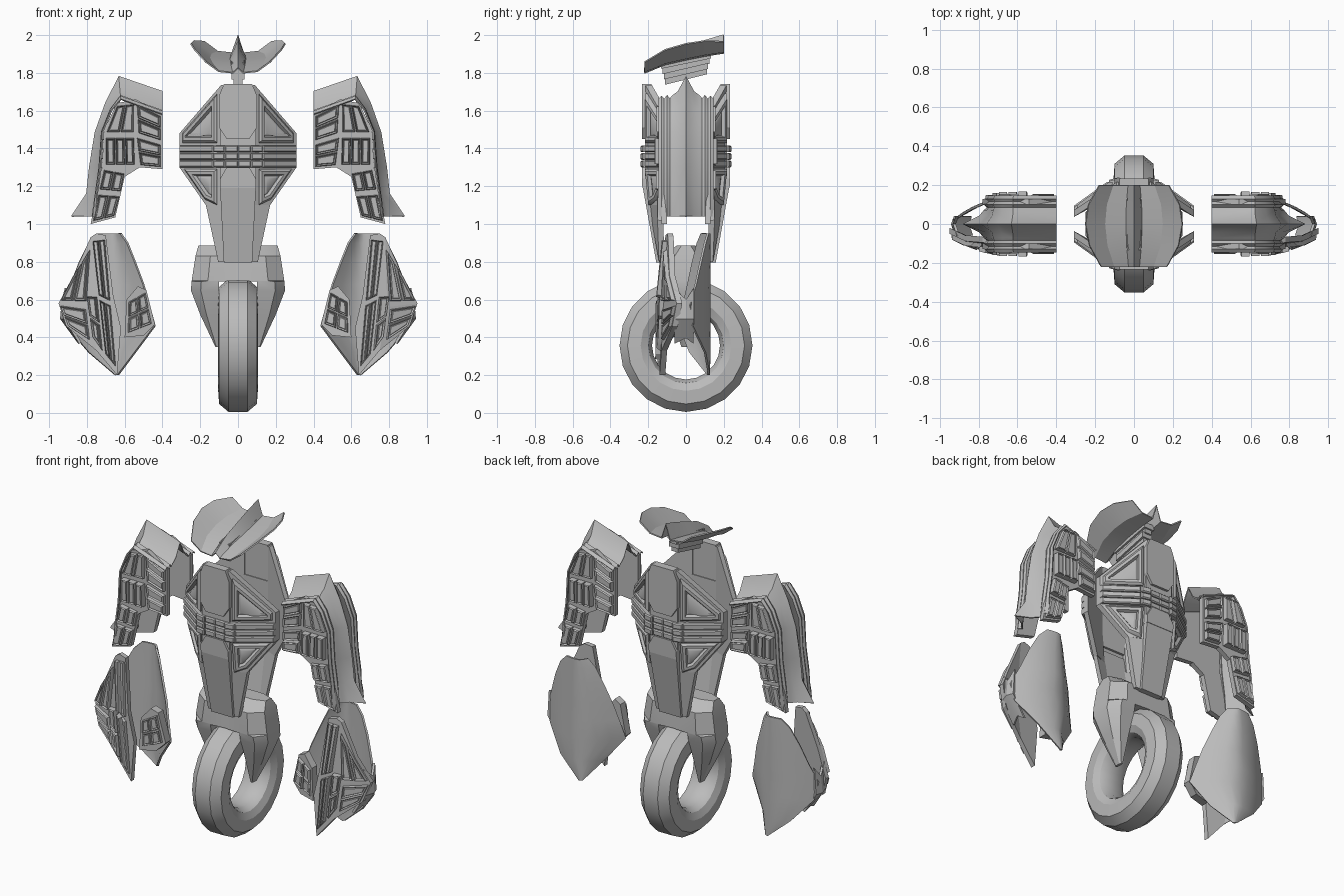
import bpy, bmesh, math, random
from mathutils import Vector

random.seed(4)
if "Cube" in bpy.data.objects:
    bpy.data.objects.remove(bpy.data.objects["Cube"])

grey = bpy.data.materials.new("plain_grey")
grey.use_nodes = True
grey.diffuse_color = (0.5, 0.5, 0.5, 1)
grey.node_tree.nodes["Principled BSDF"].inputs["Base Color"].default_value = (0.5, 0.5, 0.5, 1)
parts = []


def finish(name, bm, mirror="", thick=0):
    """Turn a bmesh into an object, with optional thickness and mirroring."""
    mesh = bpy.data.meshes.new(name)
    bm.to_mesh(mesh)
    bm.free()
    mesh.materials.append(grey)
    obj = bpy.data.objects.new(name, mesh)
    bpy.context.collection.objects.link(obj)
    if thick:
        solid = obj.modifiers.new("thickness", 'SOLIDIFY')
        solid.thickness, solid.offset = thick, 0
    if mirror:
        mod = obj.modifiers.new("mirror", 'MIRROR')
        mod.use_axis = ["X" in mirror, "Y" in mirror, False]
        mod.use_mirror_merge = False
    parts.append(obj)


def slab(bm, pts, surf, t, steps=()):
    """Plate from an x-z outline lying on y = surf(x, z), with stepped insets."""
    front = [bm.verts.new((x, surf(x, z), z)) for x, z in pts]
    back = [bm.verts.new((x, surf(x, z) + t, z)) for x, z in pts]
    face = bm.faces.new(front)
    faces = [face, bm.faces.new(back[::-1])]
    for i in range(len(pts)):
        j = (i + 1) % len(pts)
        faces.append(bm.faces.new((front[j], front[i], back[i], back[j])))
    bmesh.ops.recalc_face_normals(bm, faces=faces)
    for width, rise in steps:
        bm.normal_update()
        bmesh.ops.inset_region(bm, faces=[face], thickness=width, depth=rise, use_even_offset=True)


def plates(name, specs, mirror):
    bm = bmesh.new()
    for spec in specs:
        slab(bm, *spec)
    finish(name, bm, mirror)


def cells(quad, n, m, surf, rise):
    """Split a quad into small mechanical panels of uneven height."""
    a, b, c, d = (Vector(p) for p in quad)
    point = lambda u, v: a.lerp(b, u).lerp(d.lerp(c, u), v)
    out = []
    for i in range(n):
        for j in range(m):
            u0, u1 = (i + .04) / n, (i + .96) / n
            v0, v1 = (j + .04) / m, (j + .96) / m
            pts = [point(u0, v0), point(u1, v0), point(u1, v1), point(u0, v1)]
            w = min((pts[k] - pts[k - 1]).length for k in range(4))
            h = rise * random.uniform(.4, 1)
            steps = [(.06 * w, h), (.12 * w, -.5 * h), (.06 * w, .4 * h)]
            out.append(([tuple(p) for p in pts], surf, .02, steps))
    return out


def sheet(name, rows, thick, mirror=""):
    """Thin curved shell through rows of points."""
    bm = bmesh.new()
    grid = [[bm.verts.new(p) for p in row] for row in rows]
    for r, s in zip(grid, grid[1:]):
        for i in range(len(r) - 1):
            bm.faces.new((r[i], r[i + 1], s[i + 1], s[i]))
    bmesh.ops.recalc_face_normals(bm, faces=bm.faces)
    finish(name, bm, mirror, thick)


def loft(name, rings, mirror):
    """Capped solid through closed rings."""
    bm = bmesh.new()
    loops = [[bm.verts.new(p) for p in ring] for ring in rings]
    for r, s in zip(loops, loops[1:]):
        for i in range(len(r)):
            j = (i + 1) % len(r)
            bm.faces.new((r[i], r[j], s[j], s[i]))
    bm.faces.new(loops[0])
    bm.faces.new(loops[-1][::-1])
    bmesh.ops.recalc_face_normals(bm, faces=bm.faces)
    finish(name, bm, mirror)


# Wheel: a faceted tyre profile spun about the axle
bm = bmesh.new()
half = [(.05, .352), (.1, .31), (.105, .24), (.085, .2), (.05, .18)]
profile = half + [(-x, r) for x, r in half[::-1]]
ring = [bm.verts.new((x, 0, .357 - r)) for x, r in profile]
edges = [bm.edges.new((ring[i], ring[(i + 1) % len(ring)])) for i in range(len(ring))]
bmesh.ops.spin(bm, geom=ring + edges, cent=(0, 0, .357), axis=(1, 0, 0),
               angle=math.tau, steps=20, use_merge=True)
bmesh.ops.remove_doubles(bm, verts=bm.verts, dist=.0005)
bmesh.ops.recalc_face_normals(bm, faces=bm.faces)
finish("wheel", bm)

# Fork: hip block over the wheel with tapering legs
rings = []
for z, xo, xi, yh in [(.885, .21, 0, .05), (.83, .225, 0, .12), (.7, .245, 0, .13),
                      (.695, .245, .1, .13), (.65, .25, .1, .12), (.52, .2, .105, .08),
                      (.35, .12, .105, .025)]:
    xm = xi + (xo - xi) * .65
    rings.append([(xi, -yh, z), (xm, -yh, z), (xo, -yh * .5, z),
                  (xo, yh * .5, z), (xm, yh, z), (xi, yh, z)])
loft("wheel_fork", rings, "X")


# Torso: matching bent front and back shells
def chest(x, z):
    return -.215 + max(0, abs(x) - .11) * .72 + max(0, 1.2 - z) * .18


def raised(f, h):
    return lambda x, z: f(x, z) - h


plates("torso_shell", [
    ([(.08, 1.735), (.09, 1.735), (.31, 1.48), (.31, 1.3), (.08, 1.3)], chest, .035),
    ([(.08, 1.3), (.31, 1.3), (.17, 1.1), (.08, 1.1)], chest, .035),
    ([(.07, 1.1), (.17, 1.1), (.105, .8), (.07, .8)], chest, .03)], "XY")
frame = [(.012, .012), (.016, 0), (.008, -.018), (.014, .008)]
plates("torso_panels", [
    ([(.11, 1.69), (.295, 1.48), (.295, 1.43), (.11, 1.43)], chest, .01, frame),
    ([(.11, 1.29), (.285, 1.29), (.175, 1.13), (.11, 1.1)], chest, .01, frame)], "XY")
plates("torso_bands", [
    ([(x0, z), (x1, z), (x1, z + .036), (x0, z + .036)], raised(chest, h), .03, [(.006, .007)])
    for z in (1.3, 1.34, 1.38) for x0, x1, h in ((0, .07, .008), (.07, .13, .02), (.13, .31, .014))],
    "XY")


def centred(pts):
    return pts + [(-x, z) for x, z in pts[::-1]]


plates("torso_spine", [
    (centred([(.075, 1.74), (.1, 1.68), (.1, 1.51), (.06, 1.45)]), raised(chest, .018), .05),
    (centred([(.095, 1.52), (.095, 1.22)]), raised(chest, .003), .04),
    (centred([(.06, 1.3), (.095, 1.24), (.095, 1.19)]), raised(chest, .018), .04),
    (centred([(.095, 1.195), (.075, .795)]), raised(chest, .015), .045)], "Y")

# Head: winged brim with a rising centre crest, and a ribbed neck
rows = []
for y, hw, base, crest in [(-.22, .17, 1.8, .025), (-.11, .23, 1.845, .05), (0, .25, 1.87, .065),
                           (.1, .235, 1.89, .08), (.2, .18, 1.905, .095)]:
    lift = [(-1, .34 * hw), (-.6, .008), (-.16, 0), (0, crest), (.16, 0), (.6, .008), (1, .34 * hw)]
    rows.append([(t * hw, y, base + h) for t, h in lift])
sheet("head_brim", rows, .008)
for i in range(4):
    z = .028 * i
    low, high = [[(0, y * (1 + .07 * i), 1.775 + z + k + y * .25) for y in (-.11, 0, .11)]
                 for k in (-.01, .022)]
    sheet("neck_rib", [low, high], .045 + .025 * (i % 2))

# Upper arms: hollow, with panelled side plates and a pleated outer cover
arm_y = lambda x, z: -.13
plates("upper_arm_plate", [
    ([(.4, 1.58), (.54, 1.66), (.64, 1.64), (.71, 1.5), (.72, 1.3), (.6, 1.25),
      (.52, 1.3), (.4, 1.29)], arm_y, .03),
    ([(.6, 1.25), (.72, 1.3), (.78, 1), (.65, 1.035)], arm_y, .03)], "XY")
specs = []
for quad, n, m in [([(.405, 1.44), (.53, 1.48), (.54, 1.64), (.405, 1.57)], 1, 2),
                   ([(.405, 1.3), (.52, 1.31), (.54, 1.46), (.405, 1.42)], 1, 2),
                   ([(.55, 1.48), (.7, 1.48), (.64, 1.63), (.55, 1.64)], 2, 1),
                   ([(.545, 1.31), (.7, 1.31), (.7, 1.46), (.55, 1.46)], 3, 1),
                   ([(.62, 1.17), (.735, 1.18), (.71, 1.29), (.6, 1.27)], 2, 1),
                   ([(.655, 1.04), (.77, 1.01), (.74, 1.16), (.625, 1.15)], 2, 1)]:
    specs += cells(quad, n, m, arm_y, .04)
plates("upper_arm_panels", specs, "XY")

half = [(0, 0), (.04, .66), (.07, .85), (.085, .98), (.1, .84), (.115, 1), (.13, .88), (.145, 1)]
section = [(-y, f) for y, f in half[:0:-1]] + half
rows = []
for ridge, edge in [((.4, 1.7), (.4, 1.58)), ((.63, 1.78), (.62, 1.66)),
                    ((.7, 1.64), (.67, 1.6)), ((.755, 1.485), (.715, 1.49)),
                    ((.785, 1.3), (.725, 1.3)), ((.8, 1.16), (.745, 1.16)),
                    ((.88, 1.04), (.75, 1.04))]:
    r, e = Vector(ridge), Vector(edge)
    rows.append([(p.x, y, p.y) for p, y in [(r.lerp(e, f), y) for y, f in section]])
sheet("upper_arm_cover", rows, .008, "X")


# Forearms: curved back plate, panelled front plate, joining side band
def back_y(x, xi, yi):
    if x < .66:
        return .125 - (.125 - yi) * ((.66 - x) / (.66 - xi)) ** 1.5
    return .125 - .115 * ((x - .66) / .28) ** 2


def front_y(x, z):
    return -.14 + .09 * (max(0, x - .65) / .3) ** 2 + max(0, z - .7) * .12


rows = []
for z, xi, xo, yi in [(.95, .62, .74, .08), (.9, .585, .79, .06), (.8, .545, .84, .035),
                      (.68, .5, .885, .01), (.57, .47, .93, -.015), (.46, .44, .91, -.035),
                      (.32, .545, .79, .02), (.2, .635, .65, .115)]:
    rows.append([(x, back_y(x, xi, yi), z) for x in (xi + (xo - xi) * k / 8 for k in range(9))])
sheet("forearm_back_plate", rows, .012, "X")

plates("forearm_front_plate", [
    ([(.64, .2), (.75, .33), (.79, .56), (.78, .93), (.75, .95), (.7, .94), (.66, .62),
      (.62, .45)], front_y, .03),
    ([(.75, .33), (.91, .46), (.95, .58), (.79, .56)], front_y, .03),
    ([(.79, .56), (.95, .58), (.87, .73), (.78, .93)], front_y, .03)], "X")
specs = []
for quad, n, m in [([(.645, .23), (.7, .3), (.77, .92), (.705, .93)], 2, 2),
                   ([(.715, .32), (.77, .4), (.8, .62), (.745, .62)], 1, 2),
                   ([(.78, .38), (.9, .46), (.945, .57), (.8, .55)], 1, 2),
                   ([(.8, .58), (.94, .59), (.865, .73), (.78, .88)], 2, 1)]:
    specs += cells(quad, n, m, front_y, .025)
plates("forearm_front_panels", specs, "X")

rows = [[(x - .015, -.06, z + h), (x + .005, 0, z), (x - .01, .04, z + h)]
        for z, h, x in [(.6, .06, .92), (.5, 0, .93), (.4, -.03, .85)]]
sheet("forearm_side_band", rows, .015, "X")

inner_y = lambda x, z: -.085 - (x - .44) * .2
plates("forearm_inner_panel", [
    ([(.44, .47), (.485, .65), (.53, .67), (.59, .6), (.6, .4), (.5, .41)], inner_y, .05)]
    + cells([(.455, .47), (.585, .42), (.58, .59), (.49, .64)], 2, 2, inner_y, .018), "X")

# Bake modifiers, then smooth the gentle edges
bpy.ops.object.select_all(action='DESELECT')
for obj in parts:
    obj.select_set(True)
bpy.context.view_layer.objects.active = parts[0]
bpy.ops.object.convert(target='MESH')
bpy.ops.object.shade_smooth_by_angle(angle=math.radians(30))
